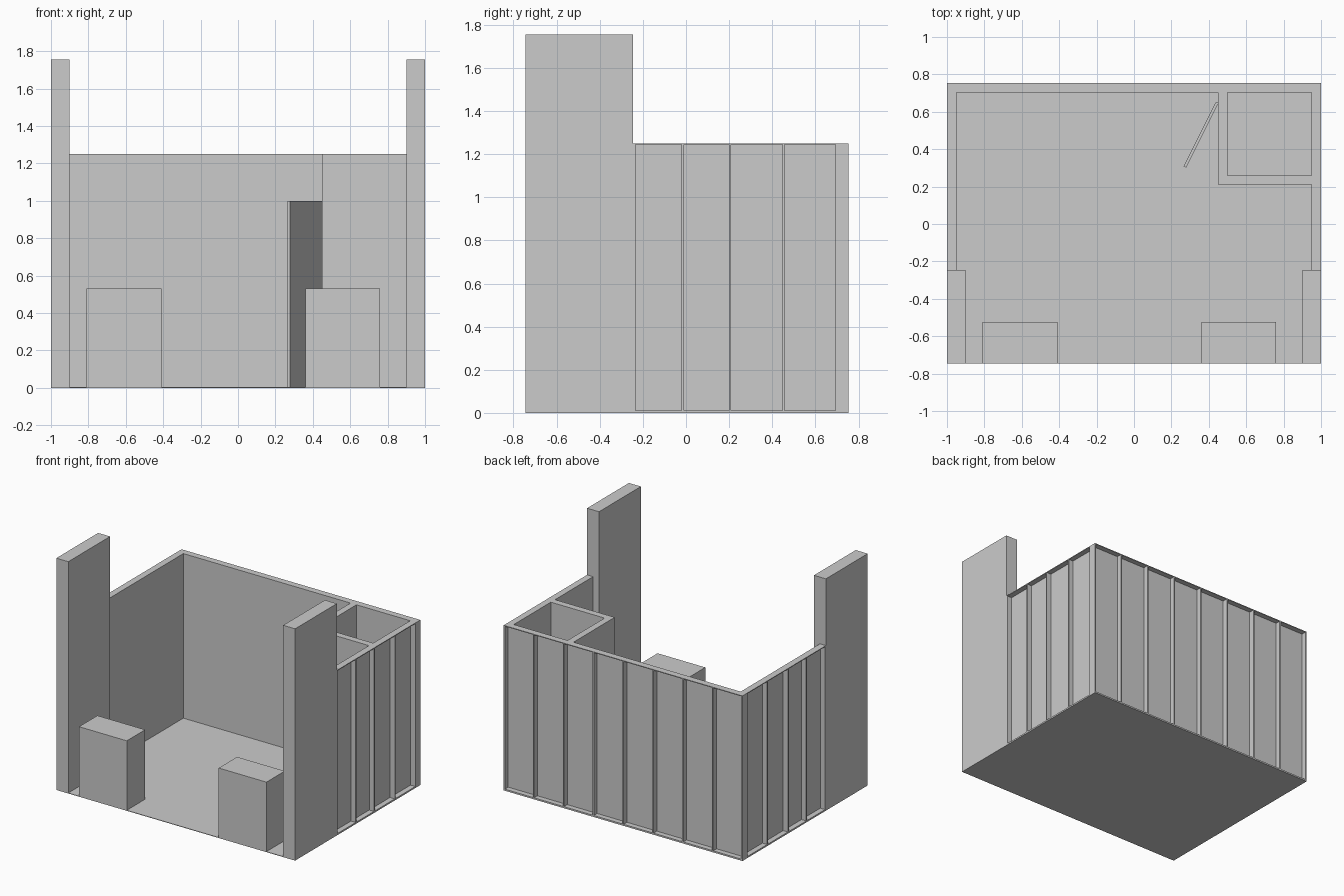
import bpy, bmesh, math
from mathutils import Matrix, Vector

if "Cube" in bpy.data.objects:
    bpy.data.objects.remove(bpy.data.objects["Cube"])

FRONT, BACK = -0.745, 0.753      # depth limits of the stand
MID = -0.245                     # rear face of the towers
FLOOR, WALL_H, T = 0.004, 1.25, 0.05


def make(name, boxes, matrix=None):
    """One object from a list of (x0, x1, y0, y1, z0, z1) boxes."""
    bm = bmesh.new()
    for x0, x1, y0, y1, z0, z1 in boxes:
        centre = Vector((x0 + x1, y0 + y1, z0 + z1)) / 2
        m = Matrix.Translation(centre) @ Matrix.Diagonal((x1 - x0, y1 - y0, z1 - z0, 1))
        bmesh.ops.create_cube(bm, size=1, matrix=m)
    mesh = bpy.data.meshes.new(name)
    bm.to_mesh(mesh)
    bm.free()
    ob = bpy.data.objects.new(name, mesh)
    if matrix:
        ob.matrix_world = matrix
    bpy.context.collection.objects.link(ob)
    return ob


def framed_wall(length, studs, stud_w=0.01, skin=0.01):
    """Boxes along local x: inner skin at y=0, open framing out to y=T."""
    z0, z1 = 0.012, WALL_H - 0.006
    boxes = [(0, length, 0, T, FLOOR, z0), (0, length, 0, T, z1, WALL_H),
             (0, length, 0, skin, z0, z1)]
    for s in [stud_w / 2, *studs, length - stud_w / 2]:
        boxes.append((s - stud_w / 2, s + stud_w / 2, skin, T, z0, z1))
    return boxes


# floor slab
make("floor", [(-1, 1, FRONT, BACK, 0, FLOOR)])

# back wall with outside framing
make("back_wall", framed_wall(2, [0.25 * i for i in range(1, 8)]),
     Matrix.Translation((-1, BACK - T, 0)))

# mirrored side walls, towers and their framing
side = framed_wall(BACK - T - MID, [0.23, 0.449, 0.697])
for label, s in (("left", -1), ("right", 1)):
    boxes = []
    for a0, a1, d0, d1, z0, z1 in side:
        xs = sorted((s * (1 - T + d0), s * (1 - T + d1)))
        boxes.append((*xs, MID + a0, MID + a1, z0, z1))
    make(label + "_side_wall", boxes)
    make(label + "_tower", [(*sorted((s * 0.9, s)), FRONT, MID, FLOOR, 1.755)])

# storage room in the rear corner with a doorway in its left wall
make("storage_front_wall", [(0.45, 0.95, 0.21, 0.26, FLOOR, WALL_H)])
make("storage_door_wall", [
    (0.45, 0.50, 0.65, BACK - T, FLOOR, WALL_H),
    (0.45, 0.50, 0.26, 0.65, 1.0, WALL_H)])

# door leaf standing ajar
hinge, tip = Vector((0.445, 0.65, 0)), Vector((0.272, 0.305, 0))
swing = tip - hinge
make("storage_door", [(0, swing.length, -0.0075, 0.0075, FLOOR, 1.0)],
     Matrix.Translation(hinge) @ Matrix.Rotation(math.atan2(swing.y, swing.x), 4, 'Z'))

# two front counters
for name, x in (("left_counter", -0.81), ("right_counter", 0.36)):
    make(name, [(x, x + 0.4, FRONT, -0.525, FLOOR, 0.53)])
